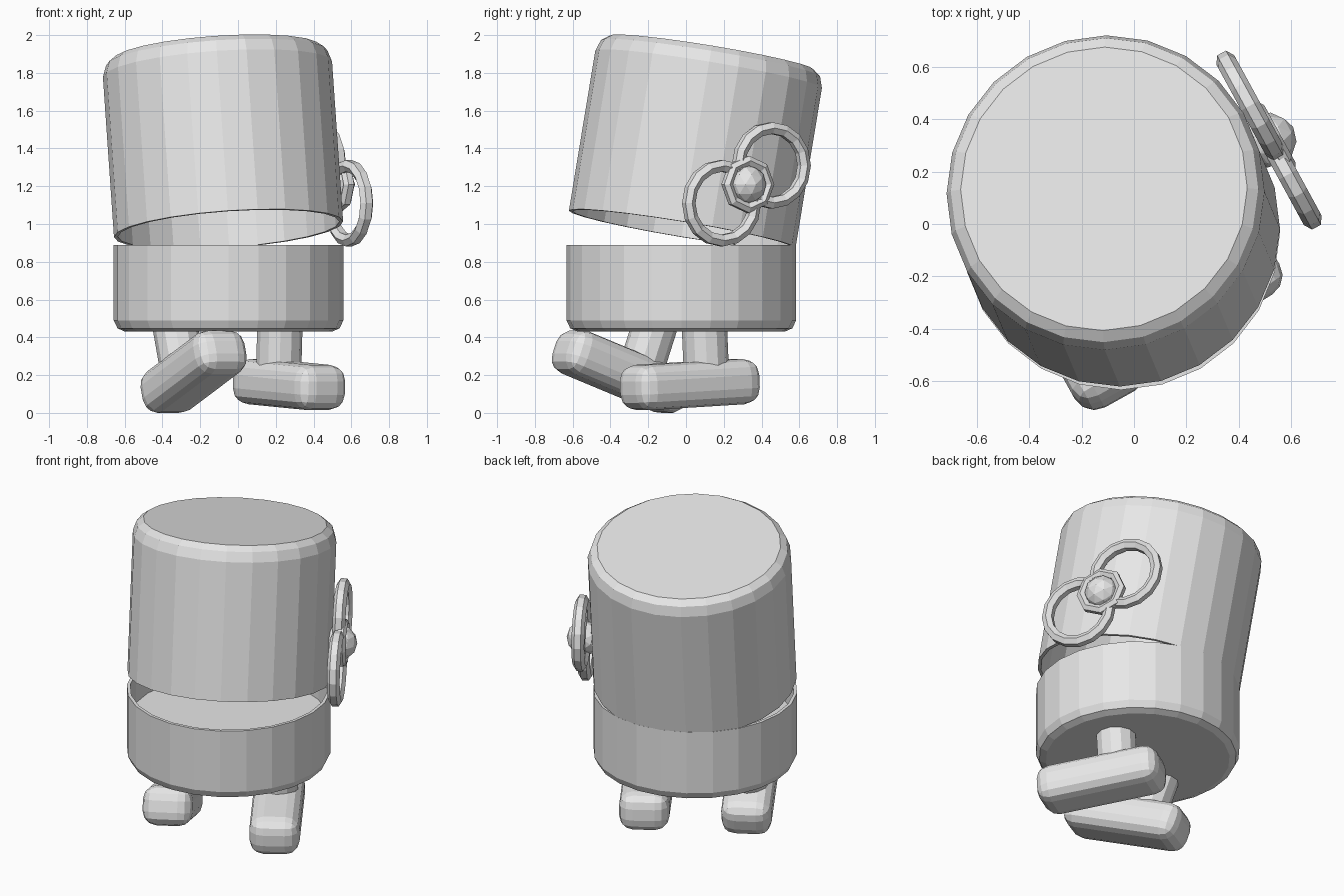
import bpy, bmesh
from math import cos, sin, pi, radians
from mathutils import Matrix, Vector

cube = bpy.data.objects.get("Cube")
if cube:
    bpy.data.objects.remove(cube, do_unlink=True)

GREY = (0.8, 0.8, 0.8, 1)
grey = bpy.data.materials.new("plain grey")
grey.use_nodes = True
grey.diffuse_color = GREY
grey.node_tree.nodes["Principled BSDF"].inputs["Base Color"].default_value = GREY


def finish(name, bm, matrix):
    """Turn a bmesh into a flat-shaded object."""
    bmesh.ops.recalc_face_normals(bm, faces=bm.faces)
    mesh = bpy.data.meshes.new(name)
    bm.to_mesh(mesh)
    bm.free()
    mesh.materials.append(grey)
    obj = bpy.data.objects.new(name, mesh)
    obj.matrix_world = matrix
    bpy.context.collection.objects.link(obj)
    return obj


def lathe(name, profile, matrix, sides, closed=False):
    """Spin a (radius, height) profile around z; open profiles get end caps."""
    bm = bmesh.new()
    rings = []
    for r, z in profile:
        rings.append([bm.verts.new((r * cos(2 * pi * i / sides), r * sin(2 * pi * i / sides), z))
                      for i in range(sides)])
    pairs = list(zip(rings, rings[1:]))
    if closed:
        pairs.append((rings[-1], rings[0]))
    else:
        bm.faces.new(rings[0])
        bm.faces.new(rings[-1])
    for a, b in pairs:
        for i in range(sides):
            j = (i + 1) % sides
            bm.faces.new((a[i], a[j], b[j], b[i]))
    return finish(name, bm, matrix)


def torus(name, major, minor, sides, matrix):
    profile = [(major + minor * cos(pi * (k + 0.5) / 3), minor * sin(pi * (k + 0.5) / 3) * 1.1)
               for k in range(6)]
    return lathe(name, profile, matrix, sides, closed=True)


R = 0.608      # shell radius
IN = R - 0.02  # inner wall radius

# Lower body: shallow open bowl
lathe("lower_body", [(R - 0.06, 0), (R - 0.02, 0.018), (R, 0.06), (R, 0.46), (IN, 0.46), (IN, 0.27)],
      Matrix.Translation((-0.05, -0.025, 0.43)), 24)

# Head: hollow lid tipped backwards
axis = Vector((-0.065, 0.155, 0.94))
tilt = Vector((0, 0, 1)).rotation_difference(axis).to_matrix().to_4x4()
lathe("head_lid", [(IN, 0.75), (IN, 0), (R, 0), (R, 0.86), (R - 0.02, 0.92), (R - 0.06, 0.95)],
      Matrix.Translation((-0.05, -0.02, 0.972)) @ tilt, 24)


# Legs, each with a rounded foot
def leg(side, centre, yaw, pitch):
    frame = (Matrix.Translation(centre) @ Matrix.Rotation(radians(yaw), 4, 'Z')
             @ Matrix.Rotation(radians(pitch), 4, 'X'))
    bm = bmesh.new()
    bmesh.ops.create_cube(bm, size=1)
    bmesh.ops.scale(bm, vec=(0.30, 0.76, 0.24), verts=bm.verts)
    bmesh.ops.bevel(bm, geom=bm.edges[:], offset=0.085, segments=3, profile=0.5, affect='EDGES')
    finish(side + "_foot", bm, frame)
    lathe(side + "_leg", [(0.12, 0), (0.12, 0.4)], frame @ Matrix.Translation((0, 0.107, 0)), 12)


leg("left", (0.27, 0.02, 0.15), 32, 3)
leg("right", (-0.235, -0.342, 0.218), 29, -20)

# Bow on the left of the head: two loops, a collar and a knob
out = Vector((0.88, 0.48, 0)).normalized()
along = Vector((out.y, -out.x, 0))
up = Vector((0, 0, 1))
bow = Matrix.Translation((0.515, 0.32, 1.21)) @ Matrix((along, up, out)).transposed().to_4x4()
for name, s in (("bow_front_loop", 1), ("bow_back_loop", -1)):
    torus(name, 0.198, 0.035, 16, bow @ Matrix.Translation((0.15 * s, -0.1 * s, 0)))
torus("bow_collar", 0.125, 0.03, 8, bow @ Matrix.Translation((0, 0, 0.015)))
bm = bmesh.new()
bmesh.ops.create_icosphere(bm, subdivisions=2, radius=0.105)
finish("bow_knob", bm, bow)
